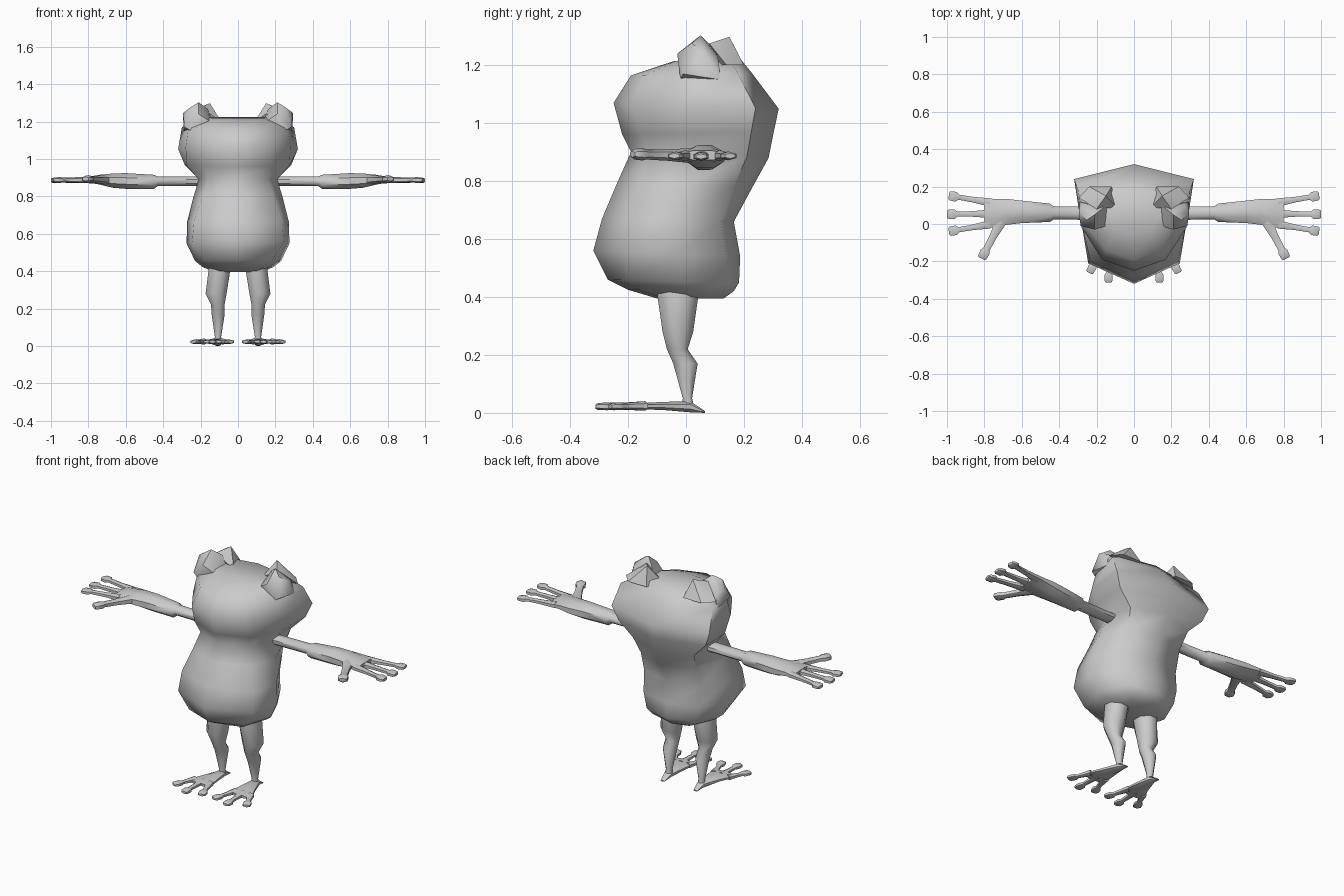
import bpy, bmesh, math
from mathutils import Vector


def finish(name, bm, mirror=True, angle=50):
    bmesh.ops.recalc_face_normals(bm, faces=bm.faces[:])
    me = bpy.data.meshes.new(name)
    bm.to_mesh(me)
    bm.free()
    ob = bpy.data.objects.new(name, me)
    bpy.context.collection.objects.link(ob)
    bpy.ops.object.select_all(action='DESELECT')
    ob.select_set(True)
    bpy.context.view_layer.objects.active = ob
    bpy.ops.object.shade_smooth_by_angle(angle=math.radians(angle))
    if mirror:
        m = ob.modifiers.new("mirror", 'MIRROR')
        m.use_mirror_merge = False
    return ob


def loft(bm, rings):
    """Skin a list of point rings and cap both ends."""
    vs = [[bm.verts.new(p) for p in r] for r in rings]
    n = len(vs[0])
    for a, b in zip(vs, vs[1:]):
        for i in range(n):
            j = (i + 1) % n
            bm.faces.new((a[i], a[j], b[j], b[i]))
    bm.faces.new(vs[0][::-1])
    bm.faces.new(vs[-1])


def tube(bm, stations, u, v, sides=8):
    """stations: (centre, half size along u, half size along v)."""
    u, v = Vector(u), Vector(v)
    rings = []
    for c, a, b in stations:
        ring = []
        for i in range(sides):
            t = 2 * math.pi * (i + 0.5) / sides
            k = 1 / math.cos(math.pi / sides)
            ring.append(Vector(c) + u * a * k * math.cos(t) + v * b * k * math.sin(t))
        rings.append(ring)
    loft(bm, rings)


def digit(bm, base, tip, r, pad):
    """Thin finger or toe with a flat pad on its end."""
    base, tip = Vector(base), Vector(tip)
    d = tip - base
    L = d.length
    d.normalize()
    side = Vector((-d.y, d.x, 0)).normalized()
    st = [(base, r * 1.5, r * 1.1), (base + d * L * 0.4, r, r * 0.85),
          (tip - d * 0.055, r * 0.9, r * 0.75), (tip - d * 0.04, pad, r * 0.9),
          (tip - d * 0.008, pad * 0.95, r * 0.8), (tip, pad * 0.7, r * 0.5)]
    tube(bm, st, side, (0, 0, 1), 6)


def hull(name, pts):
    bm = bmesh.new()
    for p in pts:
        bm.verts.new(p)
    bmesh.ops.convex_hull(bm, input=bm.verts[:])
    loose = [w for w in bm.verts if not w.link_faces]
    bmesh.ops.delete(bm, geom=loose, context='VERTS')
    return finish(name, bm, angle=40)


# Body and head: z front/back, y front/back, then front, side and back corner (x, y)
levels = [
    (.395, .395, -.10, .13, .09, -.08, .13, .02, .09, .10),
    (.425, .42, -.20, .165, .14, -.16, .19, .00, .13, .13),
    (.46, .45, -.27, .183, .18, -.20, .23, -.02, .16, .14),
    (.56, .54, -.32, .187, .245, -.21, .275, -.03, .18, .14),
    (.67, .66, -.29, .165, .235, -.19, .272, -.03, .19, .12),
    (.80, .78, -.235, .23, .19, -.15, .24, .00, .18, .165),
    (.90, .88, -.19, .285, .155, -.13, .21, .02, .20, .21),
    (.96, .97, -.22, .303, .18, -.15, .275, .03, .285, .225),
    (1.07, 1.05, -.25, .32, .17, -.19, .28, -.02, .32, .24),
    (1.165, 1.17, -.19, .23, .15, -.14, .265, .00, .30, .18),
    (1.215, 1.225, -.04, .185, .10, -.03, .20, .05, .20, .15),
]
rings = []
for zf, zb, yf, yb, x1, y1, x2, y2, x3, y3 in levels:
    half = [(x1, y1), (x2, y2), (x3, y3)]
    flat = [(0, yf)] + half + [(0, yb)] + [(-x, y) for x, y in half[::-1]]
    rings.append([(x, y, zf + (zb - zf) * (y - yf) / (yb - yf)) for x, y in flat])
bm = bmesh.new()
loft(bm, rings)
finish("body", bm, mirror=False, angle=60)

# Eyes and the brow ridges behind them
hull("eye", [(.21, .05, 1.303), (.255, .02, 1.275), (.295, .06, 1.245), (.285, -.01, 1.17),
             (.21, -.03, 1.24), (.15, -.01, 1.20), (.16, .09, 1.265), (.27, .11, 1.23),
             (.25, -.02, 1.15), (.29, .12, 1.15), (.13, .10, 1.18)])
hull("brow", [(.15, .15, 1.298), (.17, .135, 1.29), (.20, .08, 1.275), (.09, .09, 1.20),
              (.12, .20, 1.20), (.24, .20, 1.20), (.295, .14, 1.20), (.20, .19, 1.22)])

# Arm, sleeve-like forearm and palm
bm = bmesh.new()
tube(bm, [((.15, .055, .88), .035, .026), ((.43, .06, .88), .035, .026),
          ((.45, .06, .877), .049, .038), ((.60, .065, .882), .06, .042),
          ((.67, .065, .884), .068, .038), ((.74, .058, .889), .075, .026),
          ((.80, .058, .889), .082, .016)], (0, 1, 0), (0, 0, 1))
finish("arm", bm)

# Fingers and thumb
bm = bmesh.new()
digit(bm, (.77, .115, .888), (.99, .152, .887), .015, .026)
digit(bm, (.77, .055, .888), (1.0, .052, .885), .015, .026)
digit(bm, (.77, -.002, .888), (.99, -.04, .887), .015, .026)
digit(bm, (.71, .015, .888), (.815, -.185, .893), .02, .026)
finish("fingers", bm)

# Legs
bm = bmesh.new()
tube(bm, [((.10, -.03, .46), .055, .07), ((.10, -.028, .40), .058, .07),
          ((.117, -.028, .28), .056, .053), ((.108, -.03, .22), .036, .036),
          ((.106, -.002, .17), .035, .042), ((.107, .005, .05), .017, .016),
          ((.107, .008, .015), .02, .022)], (1, 0, 0), (0, 1, 0))
finish("leg", bm)

# Feet
bm = bmesh.new()
tube(bm, [((.108, .066, .003), .012, .003), ((.108, .015, .021), .022, .019),
          ((.12, -.08, .024), .046, .014), ((.132, -.15, .023), .066, .011),
          ((.134, -.18, .023), .068, .007)], (1, 0, 0), (0, 0, 1))
digit(bm, (.18, -.14, .024), (.238, -.262, .022), .013, .022)
digit(bm, (.132, -.14, .024), (.137, -.312, .022), .013, .022)
digit(bm, (.085, -.14, .024), (.04, -.285, .022), .013, .022)
finish("foot", bm)
